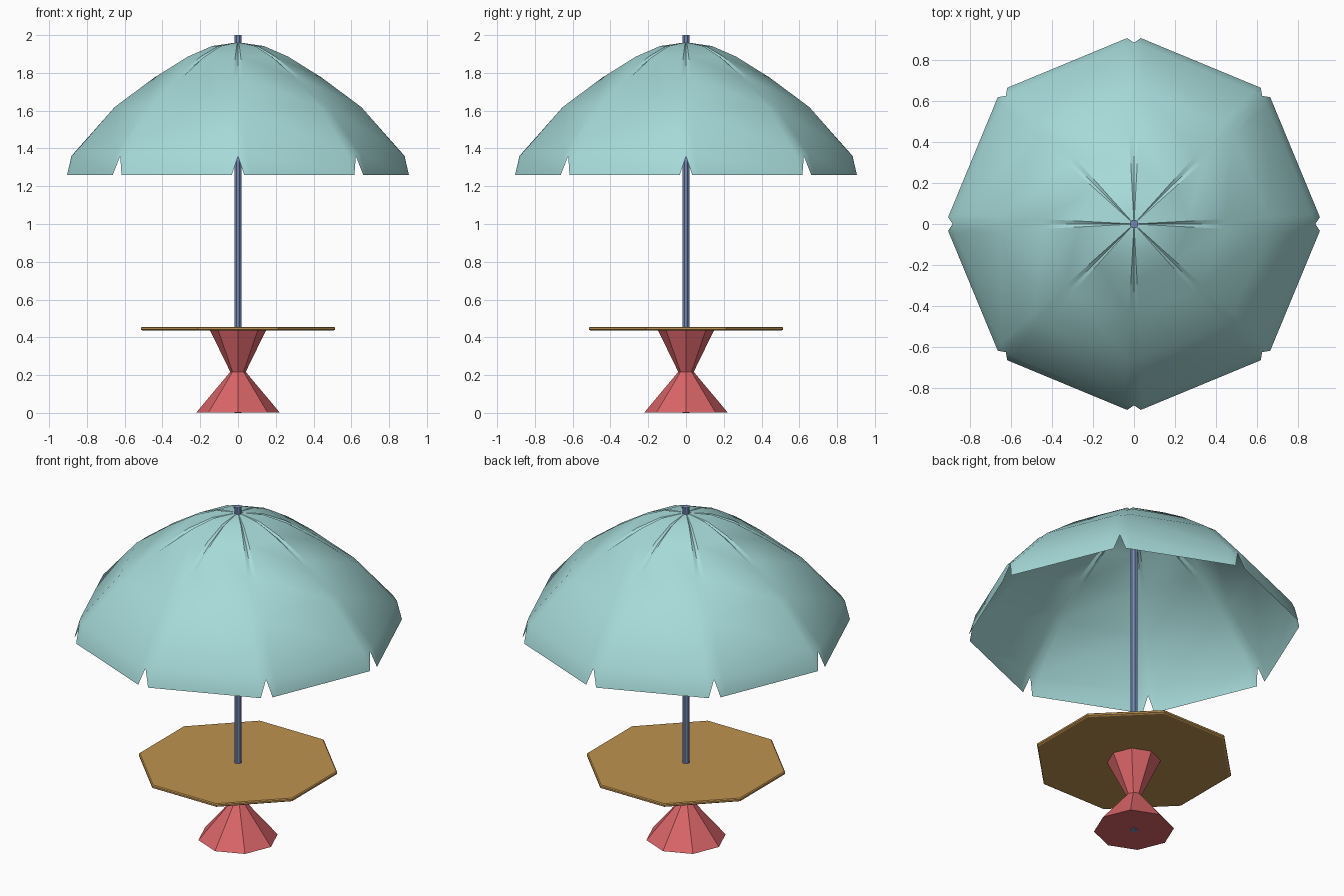
import bpy, bmesh, math
from mathutils import Vector

if "Cube" in bpy.data.objects:
    bpy.data.objects.remove(bpy.data.objects["Cube"])

def material(name, color):
    m = bpy.data.materials.new(name)
    m.diffuse_color = (*color, 1)
    m.use_nodes = True
    m.node_tree.nodes["Principled BSDF"].inputs["Base Color"].default_value = m.diffuse_color
    return m

def finish(name, bm, mat, smooth=None):
    me = bpy.data.meshes.new(name)
    bm.to_mesh(me)
    bm.free()
    ob = bpy.data.objects.new(name, me)
    bpy.context.collection.objects.link(ob)
    me.materials.append(mat)
    if smooth:
        bpy.ops.object.select_all(action='DESELECT')
        ob.select_set(True)
        bpy.context.view_layer.objects.active = ob
        bpy.ops.object.shade_smooth_by_angle(angle=math.radians(smooth))
    return ob

def lathe(name, profile, mat, turn=0, sides=8):
    """Closed faceted solid from (radius, z) pairs, bottom to top."""
    bm = bmesh.new()
    rings = []
    for r, z in profile:
        angles = [math.tau * i / sides + turn for i in range(sides)]
        rings.append([bm.verts.new((r * math.cos(a), r * math.sin(a), z)) for a in angles])
    for lo, hi in zip(rings, rings[1:]):
        for i in range(sides):
            j = (i + 1) % sides
            bm.faces.new((lo[i], lo[j], hi[j], hi[i]))
    bm.faces.new(rings[0][::-1])
    bm.faces.new(rings[-1])
    return finish(name, bm, mat)

teal = material("teal", (0.38, 0.70, 0.69))
red = material("red", (0.70, 0.13, 0.14))
wood = material("wood", (0.52, 0.29, 0.08))
blue = material("blue", (0.17, 0.25, 0.46))

# Base, table top and pole
lathe("base", [(0.22, 0.003), (0.041, 0.217), (0.148, 0.437)], red)
lathe("table_top", [(0.546, 0.435), (0.556, 0.441), (0.556, 0.451), (0.550, 0.456)],
      wood, math.pi / 8)
lathe("pole", [(0.021, 0), (0.021, 2.0)], blue, math.pi / 8)

# Canopy: eight panels sunk at the ribs, each with its own hanging flap
profile = [(0.015, 1.96), (0.14, 1.942), (0.27, 1.886), (0.45, 1.775),
           (0.662, 1.62), (0.882, 1.372)]
bm = bmesh.new()
for k in range(8):
    a0, a1 = math.tau * k / 8, math.tau * (k + 1) / 8
    d0 = Vector((math.cos(a0), math.sin(a0), 0))
    d1 = Vector((math.cos(a1), math.sin(a1), 0))
    out = (d0 + d1).normalized()
    along = (d1 - d0).normalized()
    rows = []
    for r, z in profile:
        up = Vector((0, 0, z))
        sink = Vector((0, 0, min(0.012, r * 0.06)))
        seam = along * r * 0.055
        lift = out * r * 0.006
        rows.append([d0 * r + up - sink, d0 * r + seam + lift + up,
                     d1 * r - seam + lift + up, d1 * r + up - sink])
    # flap hem, narrower than the panel so notches open at the ribs
    hem = out * 0.028 + Vector((0, 0, 1.26))
    r = profile[-1][0] + 0.006
    rows.append([d0 * r + along * 0.024 + hem, d0 * r + along * 0.06 + hem,
                 d1 * r - along * 0.06 + hem, d1 * r - along * 0.024 + hem])
    grid = [[bm.verts.new(p) for p in row] for row in rows]
    for upper, lower in zip(grid, grid[1:]):
        for c in range(3):
            bm.faces.new((upper[c], lower[c], lower[c + 1], upper[c + 1]))
bmesh.ops.remove_doubles(bm, verts=bm.verts, dist=0.0005)
# small cap closing the crown around the pole
bmesh.ops.holes_fill(bm, edges=[e for e in bm.edges if e.is_boundary
                                and all(v.co.z > 1.9 for v in e.verts)], sides=0)
bmesh.ops.recalc_face_normals(bm, faces=bm.faces)
finish("canopy", bm, teal, 30)
